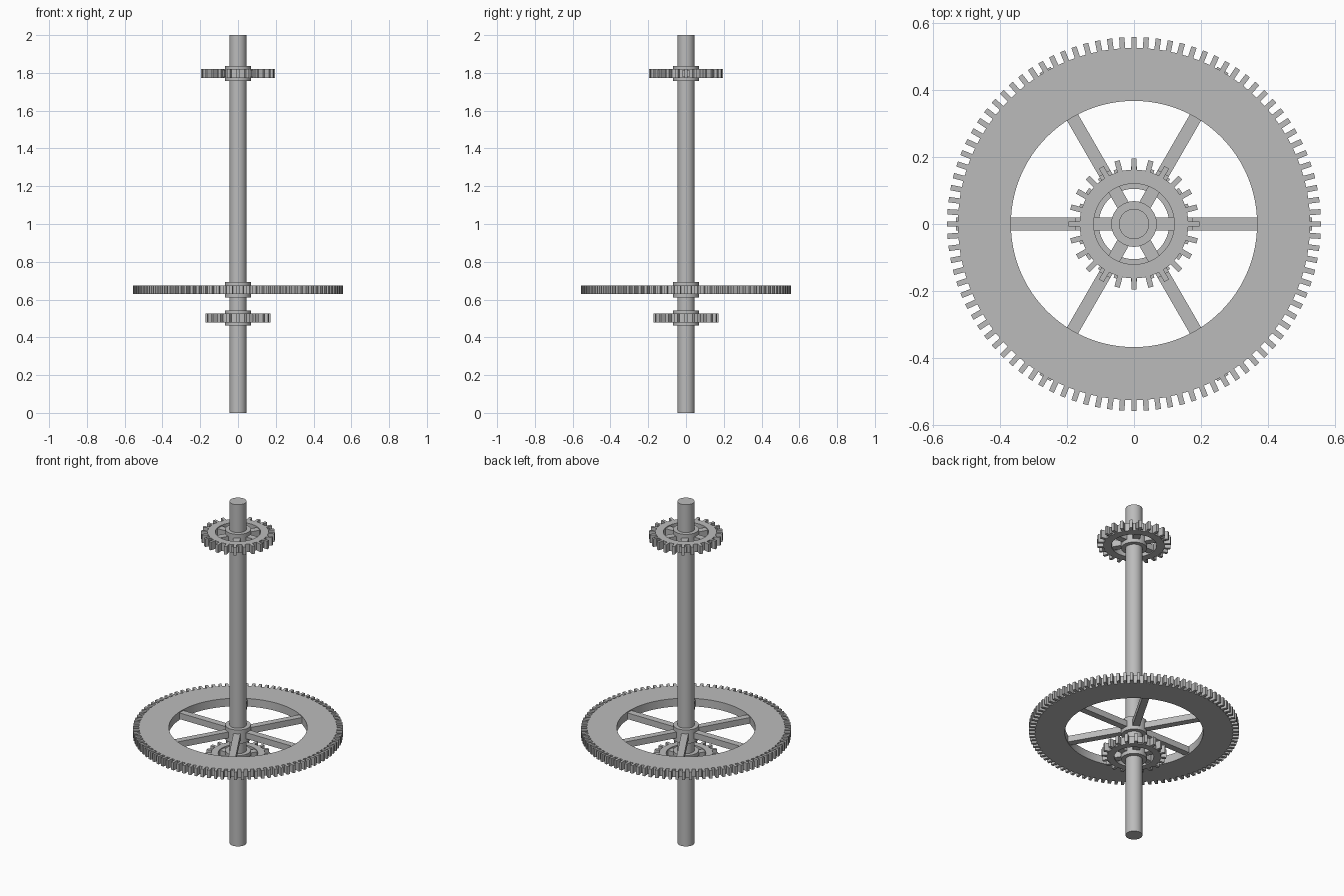
import bpy, math
from mathutils import Matrix
import bmesh

if "Cube" in bpy.data.objects:
    bpy.data.objects.remove(bpy.data.objects["Cube"])

metal = bpy.data.materials.new("grey metal")
metal.diffuse_color = (0.5, 0.5, 0.5, 1)
metal.use_nodes = True
metal.node_tree.nodes["Principled BSDF"].inputs["Base Color"].default_value = metal.diffuse_color


def finish(name, bm):
    bmesh.ops.recalc_face_normals(bm, faces=bm.faces)
    me = bpy.data.meshes.new(name)
    bm.to_mesh(me)
    bm.free()
    ob = bpy.data.objects.new(name, me)
    bpy.context.collection.objects.link(ob)
    me.materials.append(metal)
    bpy.context.view_layer.objects.active = ob
    ob.select_set(True)
    bpy.ops.object.shade_smooth_by_angle(angle=math.radians(30))
    ob.select_set(False)
    return ob


def cylinder(name, r, z0, z1):
    bm = bmesh.new()
    bmesh.ops.create_cone(bm, cap_ends=True, segments=64, radius1=r, radius2=r,
                          depth=z1 - z0, matrix=Matrix.Translation((0, 0, (z0 + z1) / 2)))
    return finish(name, bm)


def ring(name, r0, r1, z0, z1, n=96):
    bm = bmesh.new()
    rows = []
    for i in range(n):
        a = 2 * math.pi * i / n
        rows.append([bm.verts.new((r * math.cos(a), r * math.sin(a), z))
                     for r, z in ((r0, z0), (r1, z0), (r1, z1), (r0, z1))])
    for i in range(n):
        a, b = rows[i], rows[(i + 1) % n]
        for k in range(4):
            m = (k + 1) % 4
            bm.faces.new((a[k], b[k], b[m], a[m]))
    return finish(name, bm)


def radial_boxes(name, count, r0, r1, width, z0, z1):
    bm = bmesh.new()
    for i in range(count):
        m = (Matrix.Rotation(2 * math.pi * i / count, 4, 'Z')
             @ Matrix.Translation(((r0 + r1) / 2, 0, (z0 + z1) / 2))
             @ Matrix.Diagonal((r1 - r0, width, z1 - z0, 1)))
        bmesh.ops.create_cube(bm, size=1, matrix=m)
    return finish(name, bm)


def gear(name, z, inner, root, tip, teeth, tooth_w, spoke_end):
    h = 0.0235
    ring(name + "_rim", inner, root, z - h, z + h)
    radial_boxes(name + "_teeth", teeth, root - 0.01, tip, tooth_w, z - h, z + h)
    radial_boxes(name + "_spokes", 6, 0.03, spoke_end, 0.038, z - 0.018, z + 0.018)
    cylinder(name + "_hub", 0.068, z - 0.04, z + 0.04)


# Shaft
cylinder("shaft", 0.045, 0, 2)
# Gears: bottom pinion, large wheel, top pinion
gear("lower_pinion", 0.503, 0.105, 0.142, 0.171, 20, 0.017, 0.148)
gear("large_wheel", 0.652, 0.367, 0.525, 0.557, 96, 0.016, 0.53)
gear("top_pinion", 1.797, 0.12, 0.162, 0.195, 24, 0.016, 0.175)
